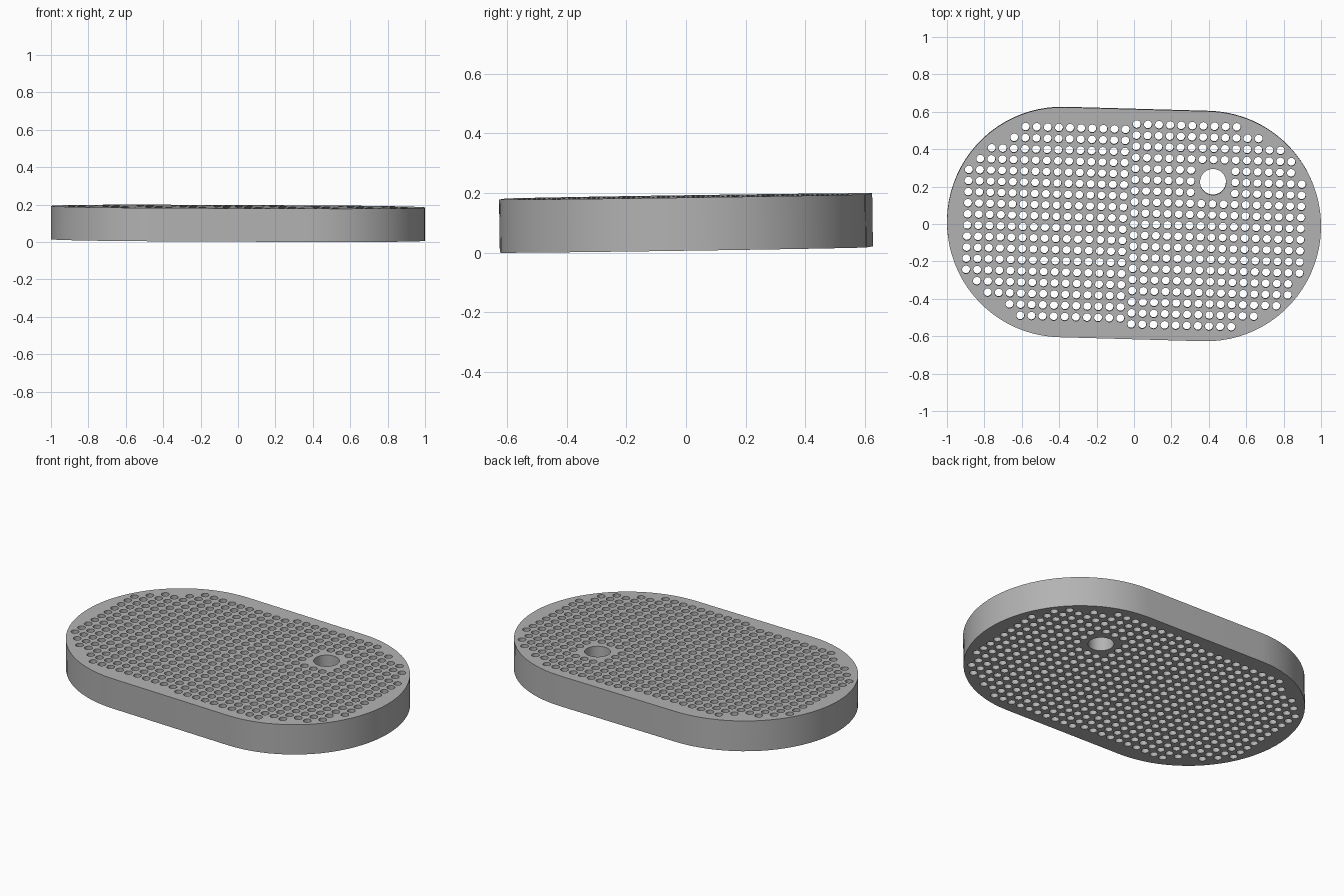
import bpy, bmesh, math
from mathutils import Matrix

if "Cube" in bpy.data.objects:
    bpy.data.objects.remove(bpy.data.objects["Cube"], do_unlink=True)

HALF_SPAN, RADIUS, THICK = 0.385, 0.615, 0.178
PITCH, HOLE_R, BIG_R = 0.0594, 0.0215, 0.0695

grey = bpy.data.materials.new("plain_grey")
grey.use_nodes = True
colour = (0.45, 0.45, 0.45, 1)
grey.diffuse_color = colour
grey.node_tree.nodes["Principled BSDF"].inputs["Base Color"].default_value = colour

curve = bpy.data.curves.new("perforated_plate", "CURVE")
curve.dimensions = "2D"
curve.fill_mode = "BOTH"
curve.extrude = THICK / 2


def add_loop(points):
    spline = curve.splines.new("POLY")
    spline.points.add(len(points) - 1)
    for p, (x, y) in zip(spline.points, points):
        p.co = (x, y, 0, 1)
    spline.use_cyclic_u = True


def arc(cx, cy, r, start, sweep, steps):
    return [(cx + r * math.cos(start + sweep * k / steps),
             cy + r * math.sin(start + sweep * k / steps)) for k in range(steps + 1)]


def add_hole(u, v, r, sides):
    add_loop(arc(u, v, r, 0, math.tau, sides)[:-1])


# Rounded outline
add_loop(arc(HALF_SPAN, 0, RADIUS, -math.pi / 2, math.pi, 40)
         + arc(-HALF_SPAN, 0, RADIUS, math.pi / 2, math.pi, 40))

# Holes per row, counted from the outermost row to the middle
right_rows = [10, 12, 14, 15, 15] + [16] * 5
left_rows = [10, 11, 13, 14] + [15] * 5
BIG_COL, BIG_ROW = 7, 4

# Half with the large hole
for row in range(-9, 10):
    for col in range(right_rows[9 - abs(row)]):
        if abs(col - BIG_COL) > 1 or abs(row - BIG_ROW) > 1:
            add_hole(col * PITCH, row * PITCH, HOLE_R, 16)
add_hole(BIG_COL * PITCH, BIG_ROW * PITCH, BIG_R, 32)

# Other half, offset by half a row
for row in range(9):
    for col in range(left_rows[8 - row]):
        for side in (-1, 1):
            add_hole(-(col + 1) * PITCH, side * (row + 0.5) * PITCH, HOLE_R, 16)

# Turn the filled outline into a clean mesh, slightly turned and tilted
source = bpy.data.objects.new("outline", curve)
bpy.context.collection.objects.link(source)
bpy.context.view_layer.update()
mesh = bpy.data.meshes.new_from_object(
    source.evaluated_get(bpy.context.evaluated_depsgraph_get()))
bpy.data.objects.remove(source, do_unlink=True)

bm = bmesh.new()
bm.from_mesh(mesh)
bmesh.ops.remove_doubles(bm, verts=bm.verts, dist=0.0001)
bmesh.ops.recalc_face_normals(bm, faces=bm.faces)
bm.transform(Matrix.Rotation(math.radians(0.23), 4, "Y")
             @ Matrix.Rotation(math.radians(0.83), 4, "X")
             @ Matrix.Rotation(math.radians(-1.6), 4, "Z"))
bm.transform(Matrix.Translation((0, 0, -min(v.co.z for v in bm.verts))))
bm.to_mesh(mesh)
bm.free()

mesh.materials.clear()
mesh.materials.append(grey)
plate = bpy.data.objects.new("perforated_plate", mesh)
bpy.context.collection.objects.link(plate)
bpy.context.view_layer.objects.active = plate
plate.select_set(True)
bpy.ops.object.shade_smooth_by_angle(angle=math.radians(30))
